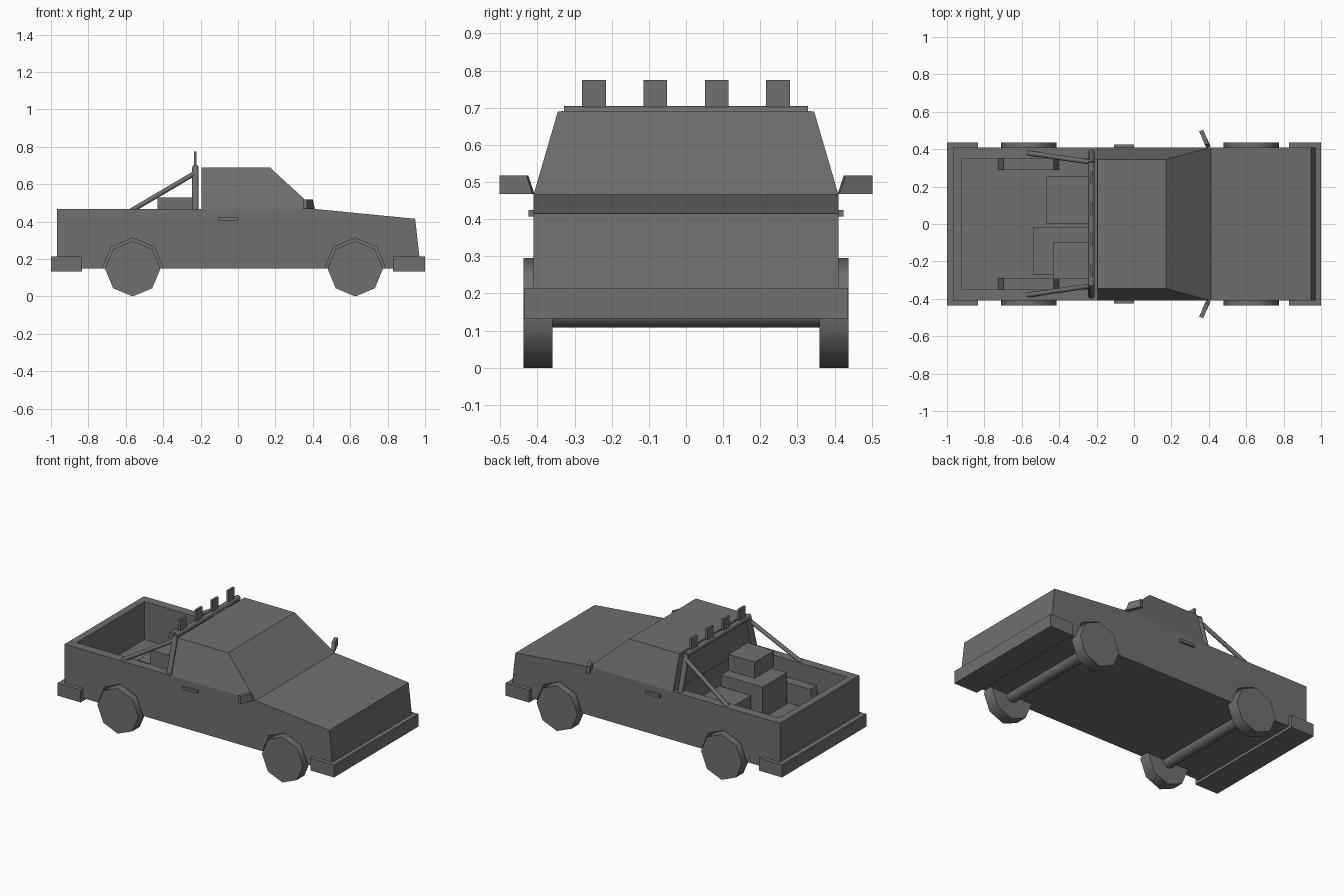
import bpy, bmesh, math
from mathutils import Vector

if "Cube" in bpy.data.objects:
    bpy.data.objects.remove(bpy.data.objects["Cube"])

paint = bpy.data.materials.new("dark_grey")
paint.diffuse_color = (0.16, 0.16, 0.16, 1)
paint.use_nodes = True
paint.node_tree.nodes["Principled BSDF"].inputs["Base Color"].default_value = paint.diffuse_color


def make(name, bm):
    bmesh.ops.recalc_face_normals(bm, faces=bm.faces)
    me = bpy.data.meshes.new(name)
    bm.to_mesh(me)
    bm.free()
    me.materials.append(paint)
    ob = bpy.data.objects.new(name, me)
    bpy.context.collection.objects.link(ob)
    return ob


def loft(name, a, b):
    """Solid between two matching loops of 3D points."""
    bm = bmesh.new()
    va, vb = [bm.verts.new(p) for p in a], [bm.verts.new(p) for p in b]
    n = len(a)
    bm.faces.new(va)
    bm.faces.new(vb[::-1])
    for i in range(n):
        j = (i + 1) % n
        bm.faces.new((va[i], va[j], vb[j], vb[i]))
    return make(name, bm)


def prism(name, profile, y0, y1):
    """Side profile (x, z) extruded from y0 to y1."""
    return loft(name, [(x, y0, z) for x, z in profile], [(x, y1, z) for x, z in profile])


def box(name, x0, x1, y0, y1, z0, z1):
    return prism(name, [(x0, z0), (x1, z0), (x1, z1), (x0, z1)], y0, y1)


def octagon(cx, cz, r):
    return [(cx + r * math.sin(i * math.pi / 4), cz + r * math.cos(i * math.pi / 4)) for i in range(8)]


def smooth(ob, angle):
    bpy.ops.object.select_all(action='DESELECT')
    ob.select_set(True)
    bpy.context.view_layer.objects.active = ob
    bpy.ops.object.shade_smooth_by_angle(angle=math.radians(angle))


def tube(name, p, q, r, sides=8):
    p, q = Vector(p), Vector(q)
    d = q - p
    bm = bmesh.new()
    bmesh.ops.create_cone(bm, cap_ends=True, segments=sides, radius1=r, radius2=r, depth=d.length)
    rot = d.to_track_quat('Z', 'Y').to_matrix()
    for v in bm.verts:
        v.co = rot @ v.co + (p + q) / 2
    smooth(make(name, bm), 50)


def cut(ob, cutter):
    m = ob.modifiers.new("cut", 'BOOLEAN')
    m.operation = 'DIFFERENCE'
    m.solver = 'EXACT'
    m.object = cutter
    bpy.context.view_layer.objects.active = ob
    bpy.ops.object.modifier_apply(modifier=m.name)
    bpy.data.objects.remove(cutter)


REAR, FRONT, HUB, FLOOR = -0.563, 0.627, 0.148, 0.22

# Body with cargo bed and wheel arches cut out
body = prism("body", [(-0.967, 0.15), (0.977, 0.15), (0.947, 0.415), (0.413, 0.467), (-0.967, 0.467)], -0.41, 0.41)
cut(body, box("bed_cutter", -0.92, -0.197, -0.35, 0.35, FLOOR, 0.6))
for x in (REAR, FRONT):
    for y0, y1 in ((-0.5, -0.356), (0.356, 0.5)):
        cut(body, prism("arch_cutter", octagon(x, HUB, 0.164), y0, y1))

# Cab tapering to the roof
low, top = 0.41, 0.345
loft("cab",
     [(-0.194, -low, 0.467), (0.413, -low, 0.467), (0.413, low, 0.467), (-0.194, low, 0.467)],
     [(-0.194, -top, 0.69), (0.17, -top, 0.69), (0.17, top, 0.69), (-0.194, top, 0.69)])

# Bumpers
box("front_bumper", 0.83, 1.0, -0.436, 0.436, 0.132, 0.214)
box("rear_bumper", -1.0, -0.833, -0.436, 0.436, 0.132, 0.214)

# Axles
for label, x in (("rear", REAR), ("front", FRONT)):
    tube(label + "_axle", (x, -0.37, HUB), (x, 0.37, HUB), 0.039, 16)

# Parts repeated on both sides
for side, s in (("right", -1), ("left", 1)):
    for label, x in (("rear", REAR), ("front", FRONT)):
        wheel = prism(f"{label}_{side}_wheel", octagon(x, HUB, 0.148), s * 0.36, s * 0.437)
        smooth(wheel, 50)
    prism(side + "_wheel_well", [(-0.727, FLOOR), (-0.697, 0.35), (-0.43, 0.35), (-0.40, FLOOR)], s * 0.288, s * 0.352)
    box(side + "_door_handle", -0.107, 0.0, s * 0.405, s * 0.424, 0.407, 0.425)
    loft(side + "_mirror",
         [(0.388, s * 0.408, 0.468), (0.41, s * 0.413, 0.468), (0.4, s * 0.43, 0.518), (0.378, s * 0.425, 0.518)],
         [(0.348, s * 0.497, 0.468), (0.37, s * 0.502, 0.468), (0.37, s * 0.502, 0.518), (0.348, s * 0.497, 0.518)])
    tube(side + "_roll_bar_post", (-0.228, s * 0.382, 0.46), (-0.228, s * 0.318, 0.687), 0.018)
    tube(side + "_roll_bar_brace", (-0.228, s * 0.33, 0.66), (-0.568, s * 0.38, 0.46), 0.013)

# Roll bar top with lamps
tube("roll_bar_top", (-0.228, -0.328, 0.687), (-0.228, 0.328, 0.687), 0.018)
for i in range(4):
    y = -0.248 + i * 0.1653
    box(f"roof_lamp_{i + 1}", -0.236, -0.221, y - 0.032, y + 0.032, 0.697, 0.775)

# Cargo boxes in the bed
box("large_crate", -0.54, -0.24, -0.27, -0.02, FLOOR, 0.425)
box("top_crate", -0.43, -0.24, -0.295, -0.095, 0.425, 0.53)
box("small_crate", -0.47, -0.24, 0.0, 0.255, FLOOR, 0.36)
